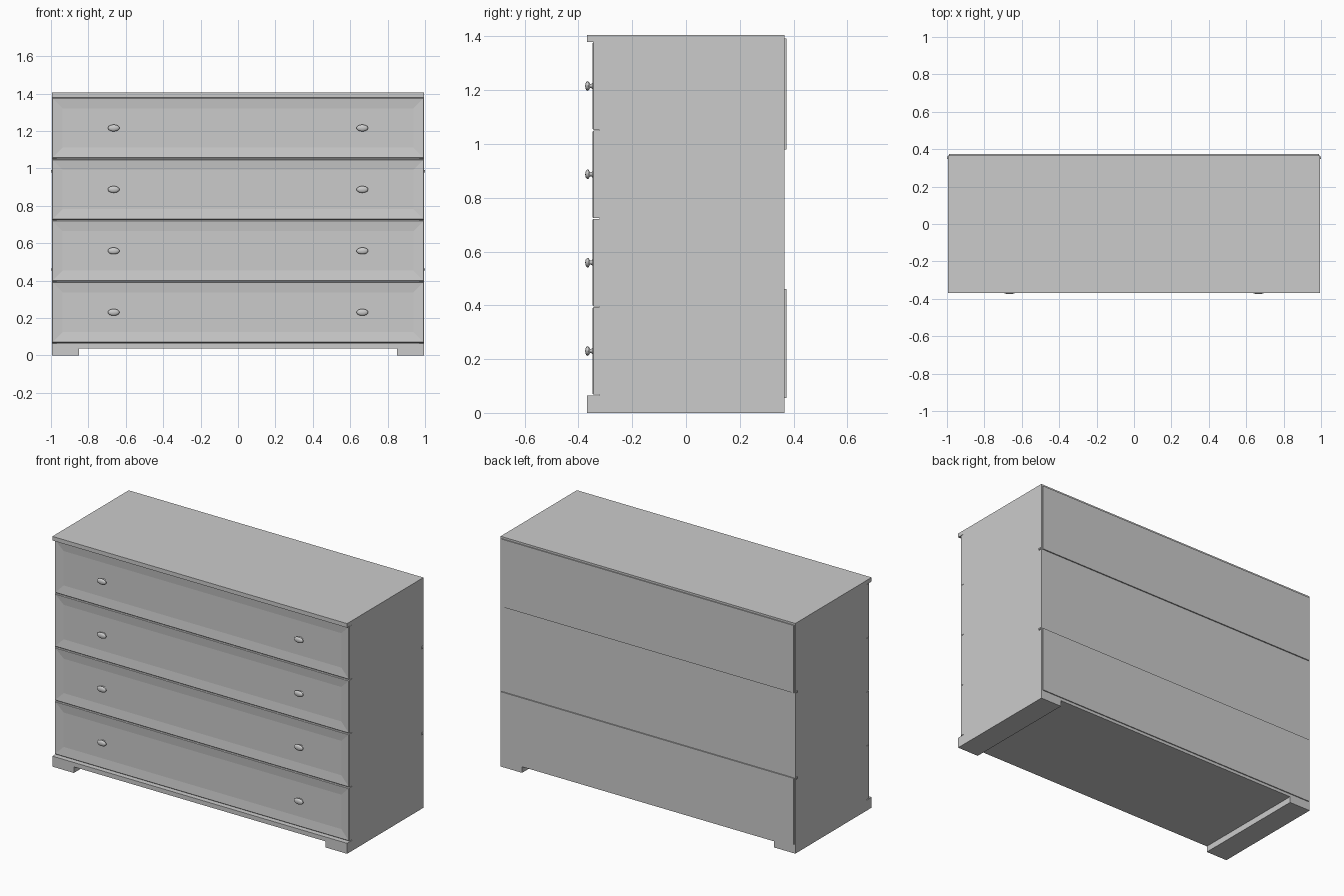
import bpy, bmesh, math
from mathutils import Matrix

if "Cube" in bpy.data.objects:
    bpy.data.objects.remove(bpy.data.objects["Cube"])

W = 0.995  # half width of the carcass


def to_object(name, bm):
    bmesh.ops.recalc_face_normals(bm, faces=bm.faces)
    me = bpy.data.meshes.new(name)
    bm.to_mesh(me)
    bm.free()
    ob = bpy.data.objects.new(name, me)
    bpy.context.collection.objects.link(ob)
    return ob


def box_bm(x0, x1, y0, y1, z0, z1):
    bm = bmesh.new()
    bmesh.ops.create_cube(bm, size=1)
    for v in bm.verts:
        v.co.x = x1 if v.co.x > 0 else x0
        v.co.y = y1 if v.co.y > 0 else y0
        v.co.z = z1 if v.co.z > 0 else z0
    return bm


def box(name, *dims):
    return to_object(name, box_bm(*dims))


def drawer_front(name, z0, z1):
    bm = box_bm(-W, W, -0.348, -0.322, z0, z1)
    bm.normal_update()
    # eased outer edge, then a recessed centre panel
    face = min(bm.faces, key=lambda f: f.calc_center_median().y)
    bmesh.ops.bevel(bm, geom=list(face.edges), offset=0.004, segments=1, affect='EDGES')
    bm.normal_update()
    face = min(bm.faces, key=lambda f: f.calc_center_median().y)
    bmesh.ops.inset_region(bm, faces=[face], thickness=0.076)
    bmesh.ops.translate(bm, verts=face.verts, vec=(0, 0.006, 0))
    to_object(name, bm)


def knob(name, x, z):
    # turned profile (radius, distance from drawer front), stretched to an oval
    profile = [(0.013, 0.0), (0.009, 0.003), (0.008, 0.009), (0.014, 0.012),
               (0.019, 0.015), (0.0195, 0.018), (0.017, 0.022), (0.011, 0.0255), (0, 0.027)]
    bm = bmesh.new()
    verts = [bm.verts.new((r, -d, 0)) for r, d in profile]
    edges = [bm.edges.new(p) for p in zip(verts, verts[1:])]
    bmesh.ops.spin(bm, geom=verts + edges, cent=(0, 0, 0), axis=(0, 1, 0),
                   angle=math.tau, steps=24)
    bmesh.ops.remove_doubles(bm, verts=bm.verts, dist=1e-5)
    bmesh.ops.transform(bm, verts=bm.verts, matrix=Matrix.Diagonal((1.6, 1, 0.92, 1)))
    bmesh.ops.translate(bm, verts=bm.verts, vec=(x, -0.348, z))
    ob = to_object(name, bm)
    for p in ob.data.polygons:
        p.use_smooth = True


# Top, base and sides
box("top_board", -W, W, -0.369, 0.367, 1.38, 1.405)
box("base_board", -W, W, -0.369, 0.367, 0.037, 0.064)
for side, s in (("left", -1), ("right", 1)):
    xs = sorted((s * W, s * 0.97))
    box(side + "_side", *xs, -0.322, 0.367, 0.064, 1.38)
    xs = sorted((s * W, s * 0.85))
    box(side + "_foot", *xs, -0.369, 0.367, 0, 0.037)

# Drawers with two knobs each
pitch = (1.38 - 0.066) / 4
for i in range(4):
    z0 = 0.066 + i * pitch
    drawer_front(f"drawer_front_{i + 1}", z0 + 0.0015, z0 + pitch - 0.0015)
    for side, x in (("left", -0.665), ("right", 0.665)):
        knob(f"{side}_knob_{i + 1}", x, z0 + pitch / 2)

# Back panels and the strips joining them
box("upper_back_panel", -0.988, 0.988, 0.366, 0.373, 0.98, 1.393)
box("middle_back_panel", -0.975, 0.975, 0.359, 0.366, 0.46, 0.98)
box("lower_back_panel", -0.988, 0.988, 0.366, 0.373, 0.055, 0.46)
for name, z in (("upper_joining_strip", 0.985), ("lower_joining_strip", 0.46)):
    box(name, -1, 1, 0.347, 0.362, z - 0.007, z + 0.005)
